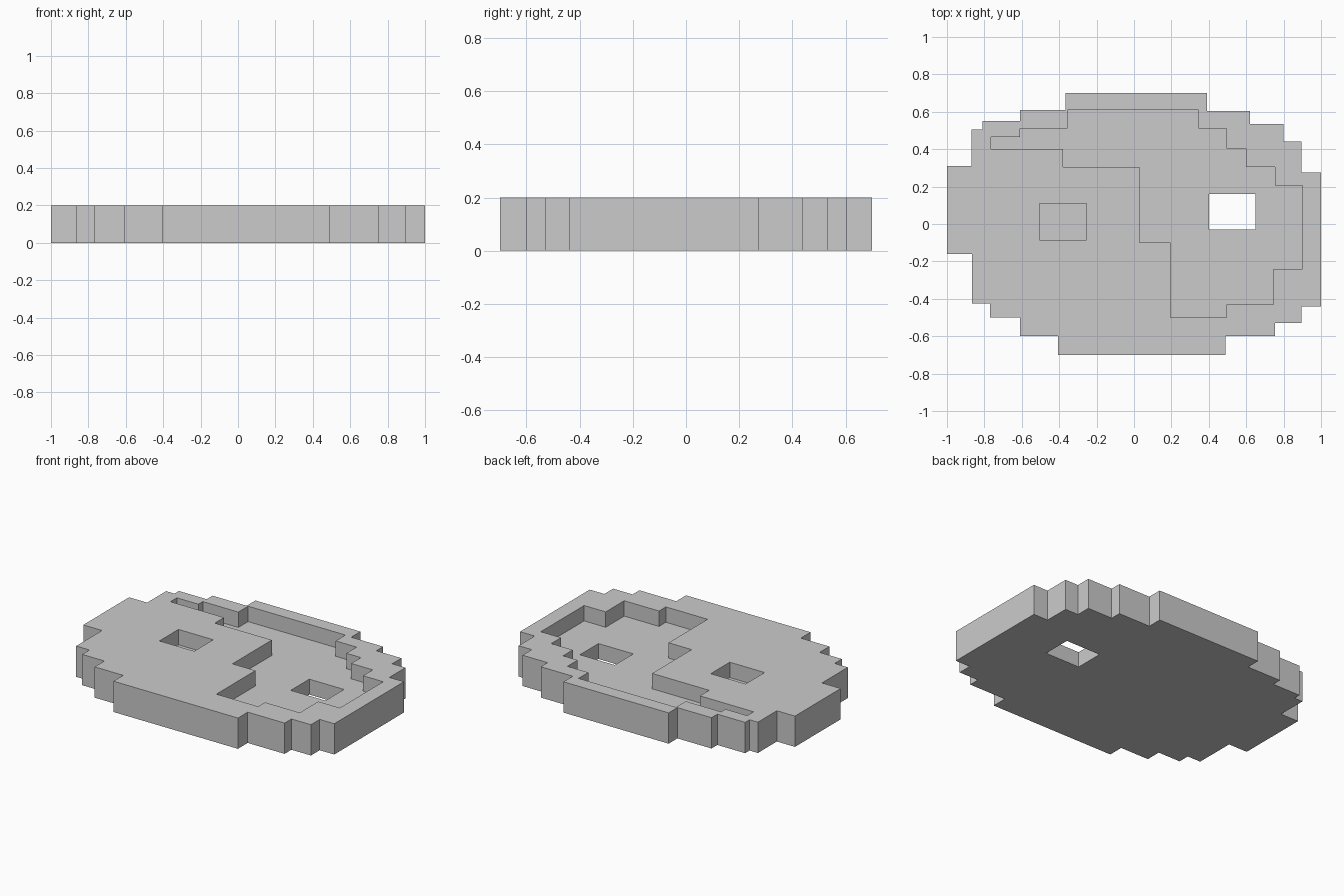
import bpy
import bmesh

default_cube = bpy.data.objects.get("Cube")
if default_cube:
    bpy.data.objects.remove(default_cube, do_unlink=True)

THICKNESS = 0.2
RECESS_FLOOR = 0.1
CLEARANCE = 0.1


def make_material(name, colour):
    material = bpy.data.materials.new(name)
    material.use_nodes = True
    material.diffuse_color = colour
    material.node_tree.nodes["Principled BSDF"].inputs["Base Color"].default_value = colour
    return material


def staircase(steps):
    """Turn alternating x, y values into a closed outline of right-angled steps."""
    count = len(steps)
    corners = []
    for i in range(count):
        a, b = steps[i], steps[(i + 1) % count]
        corners.append((a, b) if i % 2 == 0 else (b, a))
    return corners


def prism(name, steps, bottom, top):
    """Extrude a stepped outline into a solid."""
    bm = bmesh.new()
    base = bm.faces.new([bm.verts.new((x, y, bottom)) for x, y in staircase(steps)])
    result = bmesh.ops.extrude_face_region(bm, geom=[base])
    raised = [g for g in result["geom"] if isinstance(g, bmesh.types.BMVert)]
    bmesh.ops.translate(bm, verts=raised, vec=(0, 0, top - bottom))
    bmesh.ops.recalc_face_normals(bm, faces=bm.faces)
    mesh = bpy.data.meshes.new(name)
    bm.to_mesh(mesh)
    bm.free()
    obj = bpy.data.objects.new(name, mesh)
    bpy.context.collection.objects.link(obj)
    return obj


def carve(target, cutter):
    """Cut one solid out of another and discard the cutter."""
    cutter.hide_render = True
    modifier = target.modifiers.new(cutter.name, "BOOLEAN")
    modifier.operation = "DIFFERENCE"
    modifier.solver = "EXACT"
    modifier.object = cutter
    bpy.context.view_layer.objects.active = target
    bpy.ops.object.modifier_apply(modifier=modifier.name)
    bpy.data.objects.remove(cutter, do_unlink=True)


# Stepped oval body, clockwise from the left side
body_steps = [
    -1, 0.31, -0.87, 0.505, -0.81, 0.55, -0.61, 0.61, -0.365, 0.7,
    0.39, 0.605, 0.62, 0.535, 0.8, 0.44, 0.895, 0.275,
    1, -0.44, 0.895, -0.53, 0.755, -0.6, 0.49, -0.7,
    -0.405, -0.6, -0.61, -0.5, -0.77, -0.425, -0.865, -0.16,
]

# Teardrop recess that sweeps over the back and right half
recess_steps = [
    -0.765, 0.465, -0.61, 0.51, -0.355, 0.61, 0.345, 0.51, 0.495, 0.405,
    0.6, 0.305, 0.755, 0.205, 0.9, -0.24, 0.745, -0.43, 0.495, -0.5,
    0.195, -0.1, 0.03, 0.305, -0.38, 0.4,
]

disc = prism("stepped_disc", body_steps, 0, THICKNESS)
above = THICKNESS + CLEARANCE
carve(disc, prism("teardrop_recess", recess_steps, RECESS_FLOOR, above))

# Shallow dot on one half, through hole on the other
carve(disc, prism("shallow_dot", [-0.505, 0.11, -0.255, -0.085], RECESS_FLOOR, above))
carve(disc, prism("through_hole", [0.4, 0.16, 0.65, -0.03], -CLEARANCE, above))

disc.data.materials.clear()
disc.data.materials.append(make_material("plain grey", (0.6, 0.6, 0.6, 1)))
for face in disc.data.polygons:
    face.material_index = 0
    face.use_smooth = False
